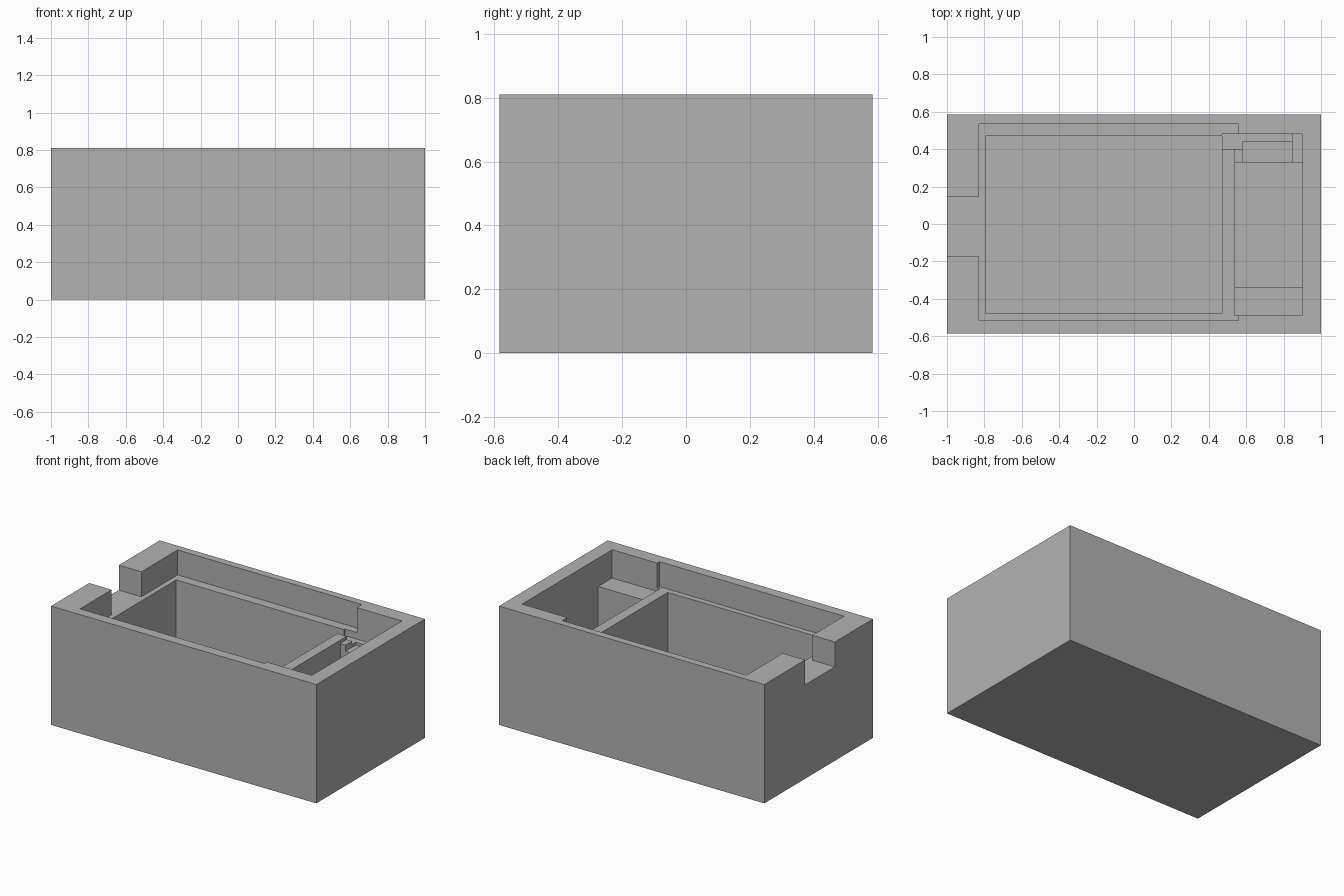
import bpy
import bmesh

if "Cube" in bpy.data.objects:
    bpy.data.objects.remove(bpy.data.objects["Cube"], do_unlink=True)

TOP, LEDGE, SHELF, FLOOR = 0.81, 0.64, 0.617, 0.12

grey = bpy.data.materials.new("plain grey")
grey.use_nodes = True
colour = (0.45, 0.45, 0.45, 1)
grey.diffuse_color = colour
grey.node_tree.nodes["Principled BSDF"].inputs["Base Color"].default_value = colour


def box(name, x, y, z):
    """Axis-aligned box from its (low, high) limits."""
    mesh = bpy.data.meshes.new(name)
    bm = bmesh.new()
    bmesh.ops.create_cube(bm, size=1)
    for v in bm.verts:
        v.co = [lim[0] if c < 0 else lim[1] for c, lim in zip(v.co, (x, y, z))]
    bm.to_mesh(mesh)
    bm.free()
    mesh.materials.append(grey)
    obj = bpy.data.objects.new(name, mesh)
    bpy.context.collection.objects.link(obj)
    return obj


case = box("case_body", (-1, 1), (-0.585, 0.585), (0, TOP))

# Recesses: x limits, y limits, floor height; each is open at the top
recesses = {
    "lid_recess": ((-0.83, 0.56), (-0.515, 0.535), LEDGE),
    "cable_notch": ((-1.1, -0.8), (-0.175, 0.145), LEDGE),
    "side_recess_upper": ((0.5, 0.9), (-0.49, 0.48), LEDGE),
    "side_recess": ((0.54, 0.9), (-0.49, 0.48), SHELF),
    "main_pocket": ((-0.795, 0.47), (-0.475, 0.47), FLOOR),
    "side_pocket": ((0.54, 0.9), (-0.34, 0.33), FLOOR),
    "wire_channel": ((0.47, 0.845), (0.40, 0.48), 0.595),
    "switch_slot": ((0.58, 0.845), (0.3, 0.44), 0.575),
}

bpy.context.view_layer.objects.active = case
for name, (x, y, floor) in recesses.items():
    cutter = box(name, x, y, (floor, 1))
    cutter.hide_render = True
    mod = case.modifiers.new(name, "BOOLEAN")
    mod.operation = "DIFFERENCE"
    mod.solver = "EXACT"
    mod.object = cutter
    bpy.ops.object.modifier_apply(modifier=name)
    bpy.data.objects.remove(cutter, do_unlink=True)

# Merge leftover seams on the flat faces
bm = bmesh.new()
bm.from_mesh(case.data)
bmesh.ops.remove_doubles(bm, verts=bm.verts, dist=0.0001)
bmesh.ops.dissolve_limit(bm, angle_limit=0.01, verts=bm.verts, edges=bm.edges)
bm.to_mesh(case.data)
bm.free()
